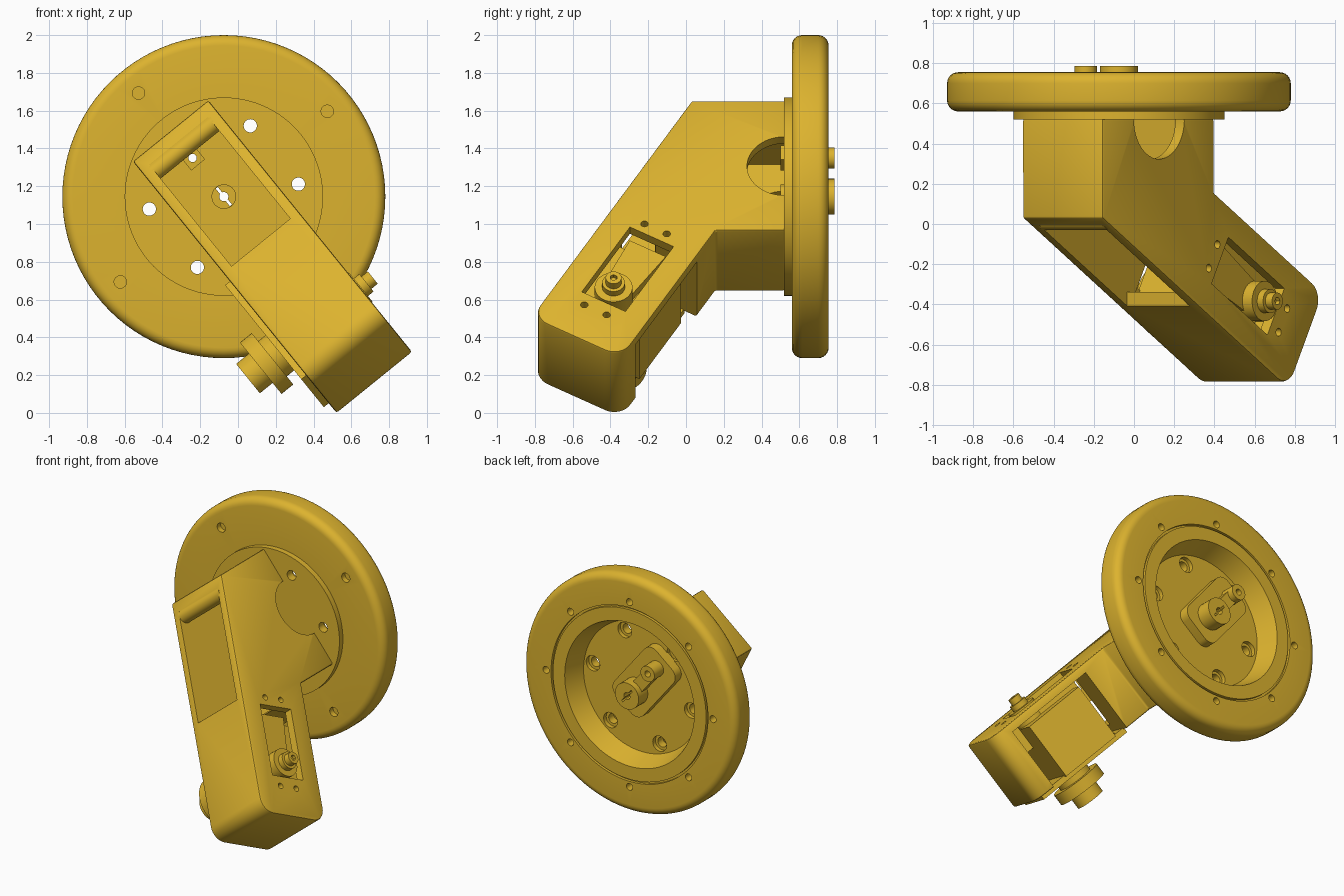
import bpy, bmesh
from math import pi, sin, cos, radians
from mathutils import Matrix, Vector

if "Cube" in bpy.data.objects:
    bpy.data.objects.remove(bpy.data.objects["Cube"])

gold = bpy.data.materials.new("golden_yellow")
gold.use_nodes = True
gold.diffuse_color = (0.72, 0.45, 0.028, 1)
gold.node_tree.nodes["Principled BSDF"].inputs["Base Color"].default_value = gold.diffuse_color

# Frames: wheel (z along the axle), tilted arm base, same base seen down the axle, sloped arm
CENTRE = Matrix.Translation((-0.075, 0, 1.145))
LAY = Matrix.Rotation(-pi / 2, 4, 'X')
WHEEL = CENTRE @ LAY
BASE = CENTRE @ Matrix.Rotation(radians(51), 4, 'Y')
AXLE = BASE @ LAY
SLOPE = BASE @ Matrix.Translation((-0.447, 0.03, 0)) @ Matrix.Rotation(radians(-30), 4, 'Z')


def finish(name, bm, frame):
    bmesh.ops.recalc_face_normals(bm, faces=bm.faces)
    me = bpy.data.meshes.new(name)
    bm.transform(frame)
    bm.to_mesh(me)
    bm.free()
    me.materials.append(gold)
    ob = bpy.data.objects.new(name, me)
    bpy.context.collection.objects.link(ob)
    return ob


def prism(name, frame, pts, z0, z1, round_if=None, radius=0.1):
    bm = bmesh.new()
    face = bm.faces.new([bm.verts.new((x, y, z0)) for x, y in pts])
    new = bmesh.ops.extrude_face_region(bm, geom=[face])["geom"]
    bmesh.ops.translate(bm, vec=(0, 0, z1 - z0),
                        verts=[g for g in new if isinstance(g, bmesh.types.BMVert)])
    if round_if:
        edges = [e for e in bm.edges if abs(e.verts[0].co.z - e.verts[1].co.z) > 1e-4
                 and round_if(e.verts[0].co)]
        bmesh.ops.bevel(bm, geom=edges, offset=radius, segments=8, profile=0.5, affect='EDGES')
    return finish(name, bm, frame)


def box(name, frame, x0, x1, y0, y1, z0, z1, **kw):
    return prism(name, frame, [(x0, y0), (x1, y0), (x1, y1), (x0, y1)], z0, z1, **kw)


def rods(name, frame, spots, r, z0, z1, segs=32):
    bm = bmesh.new()
    for x, y in spots:
        bmesh.ops.create_cone(bm, cap_ends=True, segments=segs, radius1=r, radius2=r, depth=z1 - z0,
                              matrix=Matrix.Translation((x, y, (z0 + z1) / 2)))
    return finish(name, bm, frame)


def lathe(name, frame, prof, segs=96):
    bm = bmesh.new()
    vs = [bm.verts.new((r, 0, z)) for r, z in prof]
    es = [bm.edges.new(p) for p in zip(vs, vs[1:])]
    bmesh.ops.spin(bm, geom=vs + es, cent=(0, 0, 0), axis=(0, 0, 1), angle=2 * pi, steps=segs)
    bmesh.ops.remove_doubles(bm, verts=bm.verts, dist=1e-4)
    return finish(name, bm, frame)


def cut(targets, *cutters):
    for ob in targets:
        bpy.context.view_layer.objects.active = ob
        for c in cutters:
            mod = ob.modifiers.new("cut", 'BOOLEAN')
            mod.operation, mod.solver, mod.object = 'DIFFERENCE', 'EXACT', c
            bpy.ops.object.modifier_apply(modifier=mod.name)
    for c in cutters:
        bpy.data.objects.remove(c)


def ring(n, r, start):
    return [(r * cos(radians(start) + 2 * pi * i / n), -r * sin(radians(start) + 2 * pi * i / n))
            for i in range(n)]


# Wheel with hub flange, rounded rim, back groove and recess
R, F, Y0, Y1 = 0.855, 0.055, 0.56, 0.755
steps = [i * pi / 12 for i in range(7)]
rim = [(R - F + F * sin(a), Y0 + F - F * cos(a)) for a in steps]
rim += [(R - F + F * cos(a), Y1 - F + F * sin(a)) for a in steps]
wheel = lathe("wheel", WHEEL, [(0, 0.527), (0.29, 0.527), (0.29, 0.52), (0.525, 0.52), (0.525, Y0)] + rim
              + [(0.63, Y1), (0.63, 0.735), (0.615, 0.735), (0.615, Y1), (0.52, Y1), (0.47, 0.61), (0, 0.61)])
cut([wheel],
    rods("hub_holes", WHEEL, ring(6, 0.4, 9.5), 0.035, 0.4, 0.9),
    rods("hub_counterbores", WHEEL, ring(6, 0.4, 9.5), 0.055, 0.58, 0.7),
    rods("front_holes", WHEEL, ring(4, 0.71, 39.5), 0.033, 0.5, 0.6),
    rods("back_holes", WHEEL, ring(8, 0.67, 0), 0.025, 0.7, 0.8))

# Axle boss, split clamp and bolt
boss = box("axle_boss", AXLE, -0.36, 0.16, -0.15, 0.15, 0.6, 0.68, round_if=lambda c: True, radius=0.07)
clamp = rods("axle_clamp", AXLE, [(0, 0)], 0.095, 0.67, 0.785)
clamp_arm = box("clamp_arm", AXLE, -0.25, -0.05, -0.045, 0.045, 0.67, 0.74)
bolt = rods("clamp_bolt", AXLE, [(-0.263, 0)], 0.056, 0.67, 0.785)
bush = rods("front_bush", AXLE, [(0, 0)], 0.065, 0.5, 0.54)
nut = box("bolt_nut", AXLE, -0.31, -0.216, -0.047, 0.047, 0.5, 0.54)
cut([wheel, boss, clamp, clamp_arm, bolt, bush, nut],
    rods("bolt_bore", AXLE, [(-0.263, 0)], 0.022, 0.4, 0.9),
    rods("axle_bore", AXLE, [(0, 0)], 0.024, 0.4, 0.9),
    box("axle_slit", AXLE, -0.06, 0.06, -0.007, 0.007, 0.4, 0.9))

# Hollow arm: upright base and sloped reach with a rounded end
W, IN = 0.257, 0.2
arm = prism("arm", BASE, [(-0.447, 0.525), (-0.447, 0.03), (1.026, -0.82), (1.302, -0.343),
                          (0.437, 0.156), (0.437, 0.525)], -W, W, round_if=lambda c: c.x > 0.9)
bevel = arm.modifiers.new("soft_edges", 'BEVEL')
bevel.width, bevel.segments, bevel.limit_method, bevel.angle_limit = 0.012, 2, 'ANGLE', radians(40)
bpy.context.view_layer.objects.active = arm
bpy.ops.object.modifier_apply(modifier=bevel.name)
cut([arm],
    box("base_well", BASE, -0.38, 0.312, -1, 0.6, -IN, IN),
    box("arm_cavity", SLOPE, 0.35, 1.55, 0.06, 0.49, -IN, IN),
    box("under_opening", SLOPE, 0.9, 1.55, 0.3, 0.7, -IN, IN),
    box("side_opening", SLOPE, 0.9, 1.55, 0.07, 0.7, -0.4, 0),
    box("servo_window", SLOPE, 0.91, 1.42, 0.148, 0.415, 0.1, 0.4),
    rods("side_bore", BASE, [(0, 0.523)], 0.2, -0.5, 0.5, 48),
    rods("screw_holes", SLOPE, [(s, t) for s in (0.853, 1.49) for t in (0.204, 0.34)], 0.02, 0.15, 0.4, 16))
rods("cross_rod", BASE, [(-0.335, 0.02)], 0.05, -IN - 0.01, IN + 0.01)

# Servo inside the arm with its mounting plate
box("servo_body", SLOPE, 0.98, 1.42, 0.11, 0.5, -0.26, 0.15)
plate = box("servo_plate", SLOPE, 0.89, 1.63, 0.09, 0.47, -0.29, -0.25)
cut([plate], box("plate_slot", SLOPE, 0.94, 1.08, 0.15, 0.41, -0.4, 0))

# Output horn on one side, stepped knob on the other, sharing one axis
S, T = 1.312, 0.28
prism("horn_arm", SLOPE, [(0.95, T - 0.11), (S, T - 0.08), (S, T + 0.08), (0.95, T + 0.11)], 0.14, 0.2)
for name, r, z0, z1 in (("horn_disc", 0.1, 0.15, 0.262), ("horn_collar", 0.06, 0.25, 0.3),
                        ("knob_neck", 0.12, -0.35, -0.28), ("knob_flange", 0.175, -0.42, -0.34),
                        ("knob_cap", 0.1, -0.507, -0.41)):
    rods(name, SLOPE, [(S, T)], r, z0, z1, 48)
screw = rods("horn_screw", SLOPE, [(S, T)], 0.042, 0.29, 0.343)
cut([screw], rods("screw_socket", SLOPE, [(S, T)], 0.02, 0.32, 0.4, 6))

# Smooth round surfaces and keep sharp edges
bpy.ops.object.select_all(action='DESELECT')
for ob in bpy.context.scene.objects:
    if ob.type == 'MESH' and gold.name in ob.data.materials:
        ob.select_set(True)
        bpy.context.view_layer.objects.active = ob
bpy.ops.object.shade_smooth_by_angle(angle=radians(30))
